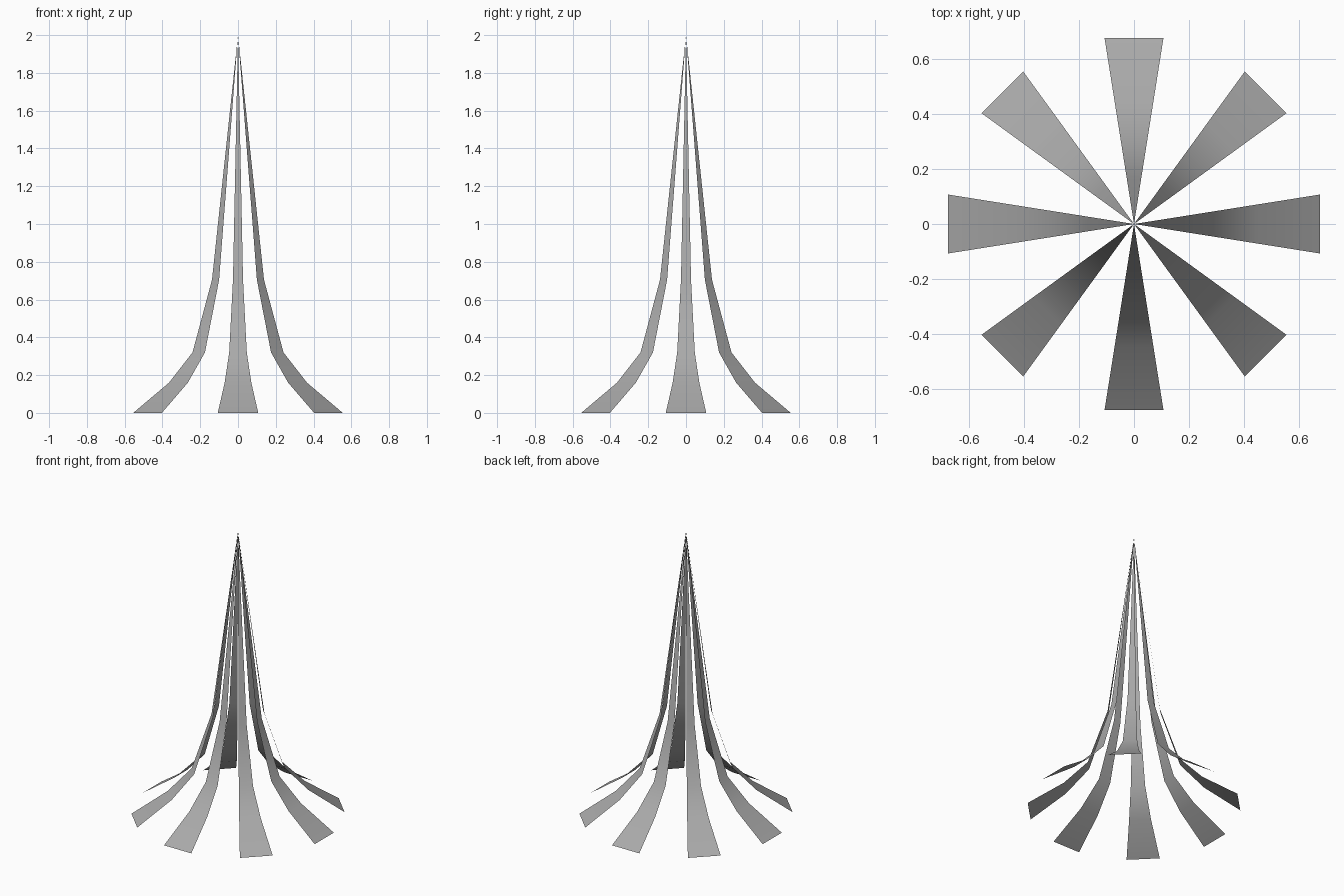
import bpy
import math

cube = bpy.data.objects.get("Cube")
if cube:
    bpy.data.objects.remove(cube, do_unlink=True)

STRIPS = 8
SPREAD = math.tan(math.radians(9))  # half width per unit of radius
PROFILE = [(0.677, 0.0), (0.446, 0.16), (0.294, 0.32), (0.168, 0.705)]  # radius, height
TIP = (0, 0, 2)

# Single grey material
grey = bpy.data.materials.new("grey")
grey.use_nodes = True
colour = (0.4, 0.4, 0.4, 1)
grey.diffuse_color = colour
grey.node_tree.nodes["Principled BSDF"].inputs["Base Color"].default_value = colour

# One flared strip, thin as paper, narrowing to the shared tip
verts = [(r, side * r * SPREAD, z) for r, z in PROFILE for side in (-1, 1)]
faces = [(i, i + 1, i + 3, i + 2) for i in range(0, len(verts) - 2, 2)]
faces.append((len(verts) - 2, len(verts) - 1, len(verts)))
mesh = bpy.data.meshes.new("flared_strip")
mesh.from_pydata(verts + [TIP], [], faces)
mesh.materials.append(grey)
mesh.shade_smooth()

# Ring of strips around the vertical axis
for i in range(STRIPS):
    strip = bpy.data.objects.new(f"flared_strip_{i + 1}", mesh)
    strip.rotation_euler.z = math.tau * i / STRIPS
    bpy.context.collection.objects.link(strip)
